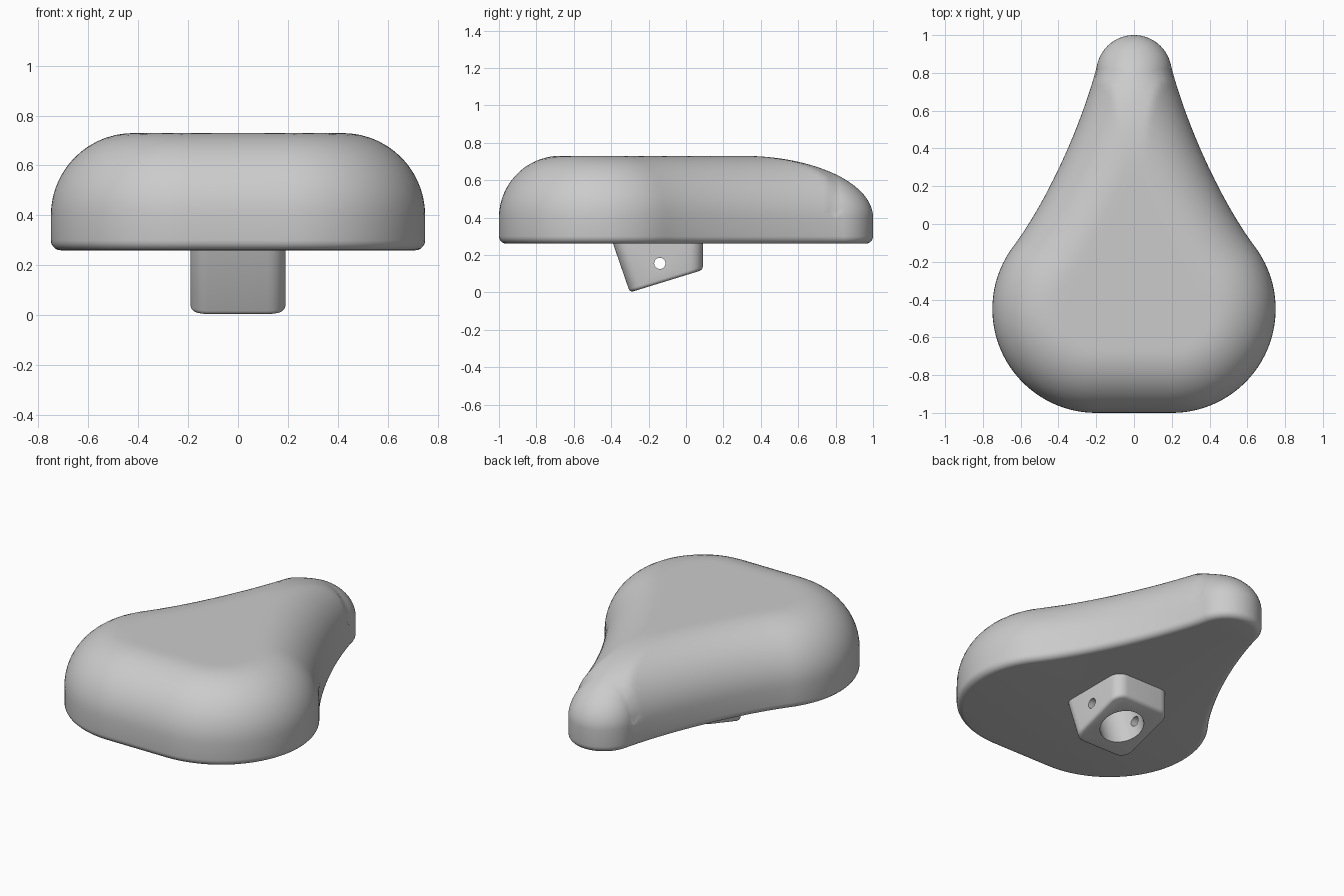
import bpy, bmesh, math
from mathutils import Vector, Matrix
from mathutils.geometry import intersect_point_line

cube = bpy.data.objects.get("Cube")
if cube:
    bpy.data.objects.remove(cube, do_unlink=True)

grey = bpy.data.materials.new("plain_grey")
grey.use_nodes = True
grey.diffuse_color = (0.6, 0.6, 0.6, 1)
grey.node_tree.nodes["Principled BSDF"].inputs["Base Color"].default_value = (0.6, 0.6, 0.6, 1)

BASE, RIM, ROUND, EDGE = 0.26, 0.40, 0.33, 0.04


def make_object(name, bm):
    bmesh.ops.recalc_face_normals(bm, faces=bm.faces)
    mesh = bpy.data.meshes.new(name)
    bm.to_mesh(mesh)
    bm.free()
    obj = bpy.data.objects.new(name, mesh)
    bpy.context.collection.objects.link(obj)
    mesh.materials.append(grey)
    return obj


def activate(obj):
    bpy.ops.object.select_all(action='DESELECT')
    obj.select_set(True)
    bpy.context.view_layer.objects.active = obj


def arc(cx, cy, r, a0, a1, n):
    angles = [math.radians(a0 + (a1 - a0) * i / n) for i in range(n + 1)]
    return [Vector((cx + r * math.cos(a), cy + r * math.sin(a))) for a in angles]


def bezier(a, b, c, d, n):
    return [a * (1 - t) ** 3 + b * 3 * t * (1 - t) ** 2 + c * 3 * t * t * (1 - t) + d * t ** 3
            for t in (i / n for i in range(1, n))]


# Half outline of the seat: flat rear, wide round hip, concave flank, round nose
hip = arc(0.2, -0.45, 0.55, -90, 37, 34)
nose = arc(0, 0.8, 0.2, 8.6, 90, 20)
flank = bezier(hip[-1], Vector((0.46, 0.12)), Vector((0.28, 0.52)), nose[0], 30)
nose[-1].x = 0
outline = [Vector((0, -1)), Vector((0.1, -1))] + hip + flank + nose
last = len(outline) - 1


def outward(i):
    if i in (0, last):
        return Vector((0, -1 if i == 0 else 1))
    d = (outline[i + 1] - outline[i - 1]).normalized()
    return Vector((d.y, -d.x))


def edge_distance(p):
    best = 9
    for a, b in zip(outline, outline[1:]):
        t = max(0, min(1, (p - a).dot(b - a) / (b - a).length_squared))
        best = min(best, (p - a.lerp(b, t)).length)
    return best


def top_height(p):
    # Round shoulder everywhere, cut by a long rounded slope at the nose
    d = min(edge_distance(p), ROUND)
    z = math.sqrt(max(0, ROUND ** 2 - (ROUND - d) ** 2))
    if p.y > 0.3:
        w = 0.2 + 0.8 - p.y if p.y < 0.8 else math.sqrt(max(1e-9, 0.04 - (p.y - 0.8) ** 2))
        slope = ROUND * math.sqrt(max(0, 1 - ((p.y - 0.3) / 0.7) ** 2))
        z = min(z, slope * math.sqrt(max(0, 1 - (p.x / w) ** 2)))
    return RIM + z


# Seat: rings from the underside, around the edge and over the top to a spine
spine = [Vector((0, max(-0.45, min(0.8, p.y)))) for p in outline]
rings = [[(s.x, s.y, BASE) for s in spine]]
for k in range(6):
    a = math.pi / 2 * k / 5
    inset, z = EDGE * (1 - math.sin(a)), BASE + EDGE * (1 - math.cos(a))
    rings.append([(*(p - outward(i) * inset), z) for i, p in enumerate(outline)])
STEPS = 22
for k in range(STEPS + 1):
    t = 1 - math.cos(math.pi / 2 * k / STEPS)
    row = [p.lerp(s, t) for p, s in zip(outline, spine)]
    rings.append([(p.x, p.y, RIM if k == 0 else top_height(p)) for p in row])

bm = bmesh.new()
grid = [[bm.verts.new(co) for co in ring] for ring in rings]
for low, high in zip(grid, grid[1:]):
    for i in range(last):
        bm.faces.new((low[i], low[i + 1], high[i + 1], high[i]))
bmesh.ops.remove_doubles(bm, verts=bm.verts, dist=1e-5)
seat = make_object("seat", bm)
activate(seat)
mirror = seat.modifiers.new("mirror", 'MIRROR')
mirror.merge_threshold = 1e-4
bpy.ops.object.modifier_apply(modifier=mirror.name)
bpy.ops.object.shade_smooth_by_angle(angle=math.radians(35))

# Mount: slanted block under the seat with rounded corners
profile = [(-0.40, 0.29), (-0.30, 0.0), (0.09, 0.12), (0.09, 0.29)]
bm = bmesh.new()
side = bm.faces.new([bm.verts.new((-0.19, y, z)) for y, z in profile])
ext = bmesh.ops.extrude_face_region(bm, geom=[side])
bmesh.ops.translate(bm, vec=(0.38, 0, 0),
                    verts=[v for v in ext["geom"] if isinstance(v, bmesh.types.BMVert)])
bmesh.ops.recalc_face_normals(bm, faces=bm.faces)
corners = [e for e in bm.edges if abs(e.verts[0].co.z - e.verts[1].co.z) > 0.15]
bmesh.ops.bevel(bm, geom=corners, offset=0.07, segments=8, profile=0.5, affect='EDGES')
bm.normal_update()
under = min(bm.faces, key=lambda f: f.normal.z * f.calc_area())
bmesh.ops.bevel(bm, geom=list(under.edges), offset=0.018, segments=3, profile=0.5, affect='EDGES')
mount = make_object("mount", bm)


def drill(name, radius, depth, place):
    # Cut a round hole through the mount, then drop the cutter
    bm = bmesh.new()
    bmesh.ops.create_cone(bm, cap_ends=True, segments=40, radius1=radius, radius2=radius,
                          depth=depth, matrix=place)
    cutter = make_object(name, bm)
    cutter.hide_render = True
    activate(mount)
    cut = mount.modifiers.new(name, 'BOOLEAN')
    cut.operation, cut.object, cut.solver = 'DIFFERENCE', cutter, 'EXACT'
    bpy.ops.object.modifier_apply(modifier=cut.name)
    bpy.data.objects.remove(cutter, do_unlink=True)


tilt = math.atan2(0.12, 0.39)
drill("post_hole", 0.125, 0.9,
      Matrix.Translation((0, -0.105, 0.06)) @ Matrix.Rotation(tilt, 4, 'X'))
drill("pin_hole", 0.03, 1, Matrix.Translation((0, -0.14, 0.155)) @ Matrix.Rotation(math.pi / 2, 4, 'Y'))
activate(mount)
bpy.ops.object.shade_smooth_by_angle(angle=math.radians(35))
